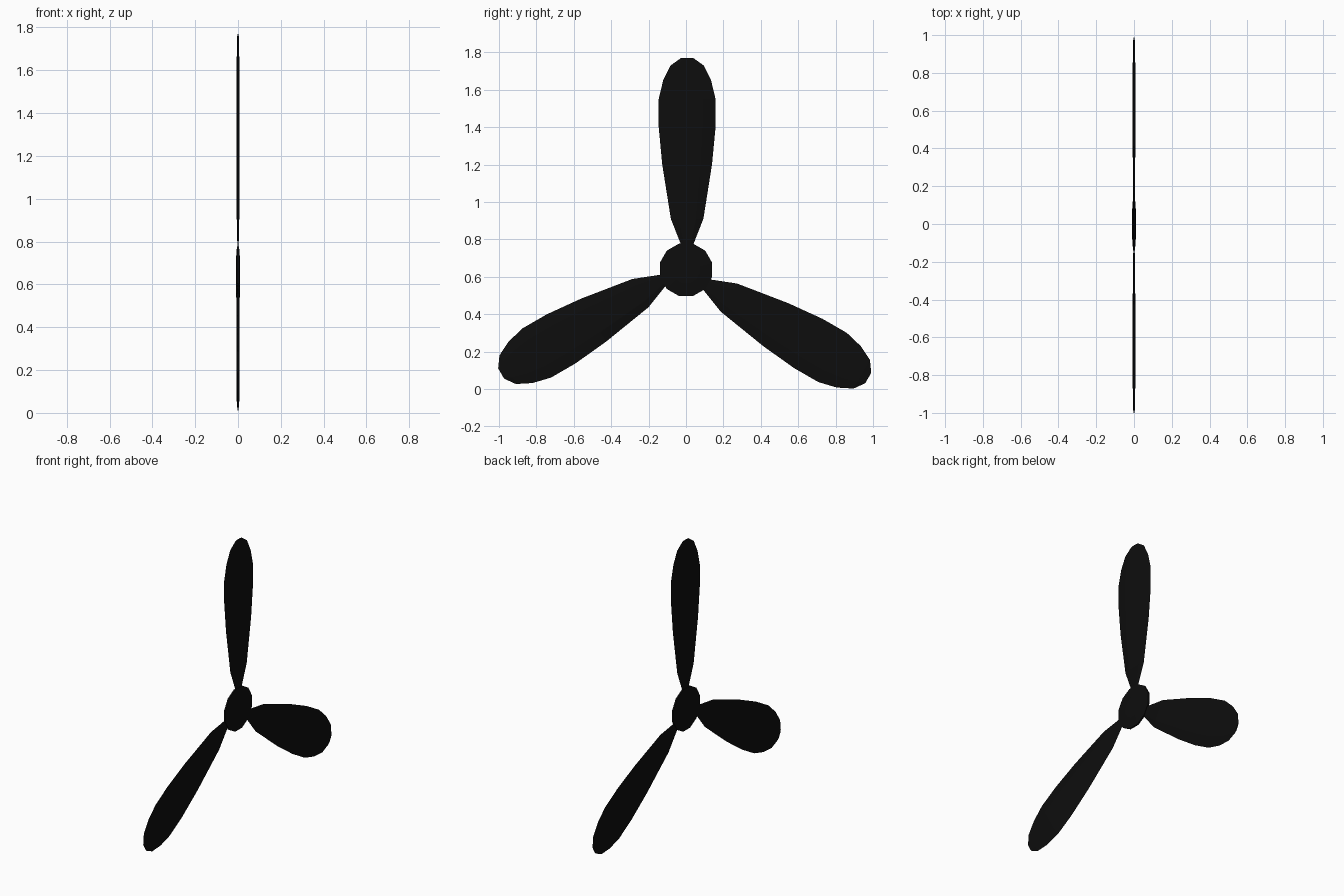
import bpy, bmesh, math

if "Cube" in bpy.data.objects:
    bpy.data.objects.remove(bpy.data.objects["Cube"])

HUB_Z = 0.637

black = bpy.data.materials.new("black")
black.diffuse_color = (0.004, 0.004, 0.004, 1)
black.use_nodes = True
black.node_tree.nodes["Principled BSDF"].inputs["Base Color"].default_value = black.diffuse_color


def make_loft(name, rings):
    """Join equal-sized closed rings of points and cap both ends."""
    bm = bmesh.new()
    loops = [[bm.verts.new(p) for p in ring] for ring in rings]
    n = len(loops[0])
    for a, b in zip(loops, loops[1:]):
        for i in range(n):
            j = (i + 1) % n
            bm.faces.new((a[i], a[j], b[j], b[i]))
    bm.faces.new(loops[0])
    bm.faces.new(loops[-1])
    bmesh.ops.recalc_face_normals(bm, faces=bm.faces)
    mesh = bpy.data.meshes.new(name)
    bm.to_mesh(mesh)
    bm.free()
    mesh.materials.append(black)
    obj = bpy.data.objects.new(name, mesh)
    bpy.context.collection.objects.link(obj)
    return obj


# blade stations: distance from hub centre, half width, half thickness
STATIONS = [(0.10, 0.020, 0.002), (0.143, 0.036, 0.003), (0.273, 0.087, 0.006),
            (0.563, 0.133, 0.007), (0.763, 0.152, 0.007), (0.913, 0.152, 0.007),
            (1.013, 0.128, 0.006), (1.093, 0.088, 0.005), (1.133, 0.032, 0.003)]
# thin lens-shaped section: share of width, share of thickness
SECTION = [(-1, 0), (-0.55, 1), (0.55, 1), (1, 0), (0.55, -1), (-0.55, -1)]


def blade(name, degrees, offset):
    a = math.radians(degrees)
    c, s = math.cos(a), math.sin(a)
    rings = []
    for r, w, t in STATIONS:
        ring = []
        for u, v in SECTION:
            side = u * w + offset
            ring.append((v * t, r * s + side * c, HUB_Z + r * c - side * s))
        rings.append(ring)
    make_loft(name, rings)


# three blades
blade("top_blade", 0, 0.006)
blade("right_blade", 120, 0.014)
blade("left_blade", 240, 0.014)

# twelve-sided hub with thinner rim
hub_rings = []
for x, r in [(-0.010, 0.075), (-0.005, 0.145), (0.005, 0.145), (0.010, 0.075)]:
    angles = [math.radians(15 + 30 * i) for i in range(12)]
    hub_rings.append([(x, r * math.cos(a), HUB_Z + r * math.sin(a)) for a in angles])
make_loft("hub", hub_rings)
